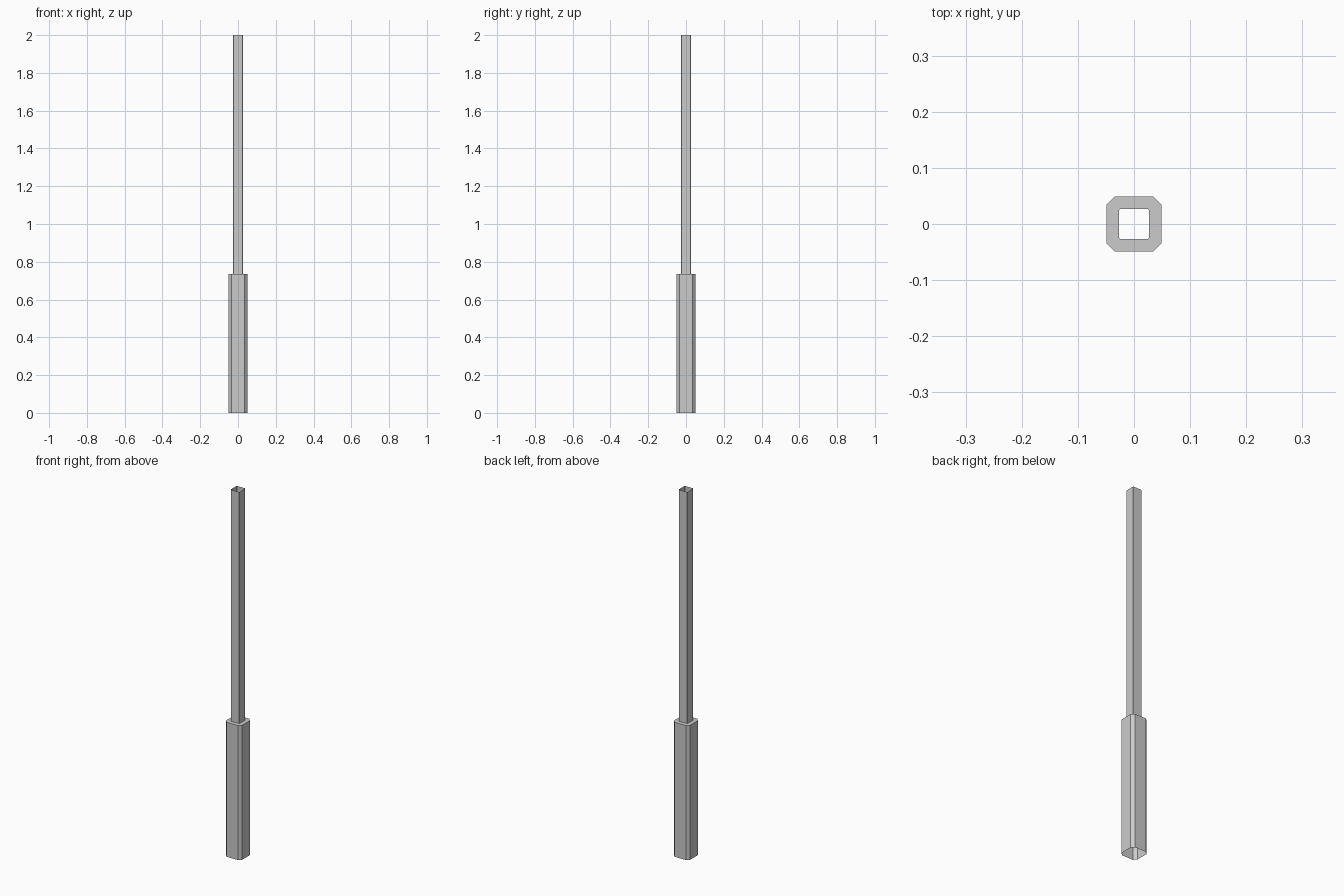
import bpy, bmesh

if "Cube" in bpy.data.objects:
    bpy.data.objects.remove(bpy.data.objects["Cube"])


def ring(bm, half, cut, z):
    """Square loop with chamfered corners."""
    k = half - cut
    pts = [(k, -half), (half, -k), (half, k), (k, half),
           (-k, half), (-half, k), (-half, -k), (-k, -half)]
    return [bm.verts.new((x, y, z)) for x, y in pts]


# Open hollow pole: wide chamfered sleeve, flat shoulder, slim upper tube
bm = bmesh.new()
sections = [(0.049, 0.015, 0.0), (0.049, 0.015, 0.735),
            (0.0265, 0.002, 0.735), (0.0265, 0.002, 2.0)]
loops = [ring(bm, *s) for s in sections]
for a, b in zip(loops, loops[1:]):
    for i in range(8):
        j = (i + 1) % 8
        bm.faces.new((a[i], a[j], b[j], b[i]))

mesh = bpy.data.meshes.new("stepped_pole")
bm.to_mesh(mesh)
bm.free()
bpy.context.collection.objects.link(bpy.data.objects.new("stepped_pole", mesh))
